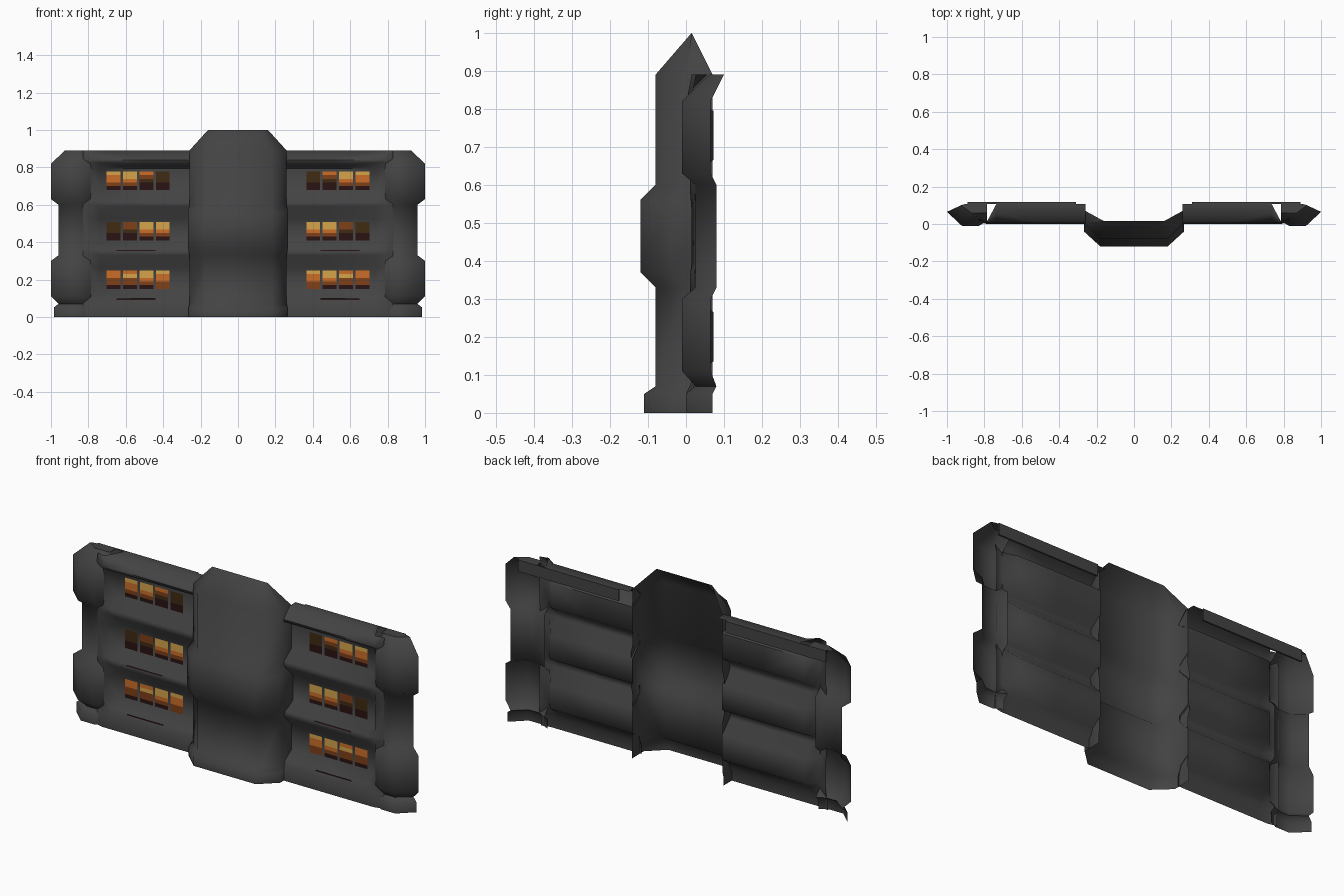
import bpy, math

if "Cube" in bpy.data.objects:
    bpy.data.objects.remove(bpy.data.objects["Cube"])


def material(name, rgb):
    m = bpy.data.materials.new(name)
    m.diffuse_color = (*rgb, 1)
    m.use_nodes = True
    m.node_tree.nodes["Principled BSDF"].inputs["Base Color"].default_value = m.diffuse_color
    return m


GREY = material("dark_grey", (0.056, 0.056, 0.056))
GLASS = {
    "G": material("gold", (0.66, 0.37, 0.07)),
    "O": material("orange", (0.60, 0.155, 0.02)),
    "B": material("brown", (0.21, 0.05, 0.009)),
    "U": material("umber", (0.05, 0.024, 0.006)),
    "D": material("dark_red", (0.023, 0.006, 0.006)),
}


def add_object(name, verts, faces, mats, mirror=False):
    me = bpy.data.meshes.new(name)
    me.from_pydata(verts, [], faces)
    for m in mats:
        me.materials.append(m)
    ob = bpy.data.objects.new(name, me)
    bpy.context.collection.objects.link(ob)
    if mirror:
        ob.modifiers.new("mirror", 'MIRROR').use_mirror_merge = False
    return ob


def loft(name, rows, mirror=False, angle=62):
    """Skin a sheet through rows of points, bottom to top, left to right."""
    n = len(rows[0])
    verts = [p for r in rows for p in r]
    faces = [(r * n + c, r * n + c + 1, (r + 1) * n + c + 1, (r + 1) * n + c)
             for r in range(len(rows) - 1) for c in range(n - 1)]
    ob = add_object(name, verts, faces, [GREY], mirror)
    ob.data.shade_smooth()
    ob.data.set_sharp_from_angle(angle=math.radians(angle))
    return ob


# Central tower: z, side half width, front y, side y
tower = [(0, .265, -.11, -.03), (.05, .265, -.11, -.03), (.07, .26, -.08, 0),
         (.33, .26, -.08, 0), (.37, .268, -.12, -.04), (.56, .268, -.12, -.04),
         (.60, .26, -.08, 0), (.89, .26, -.08, 0)]
rows = [[(-xs, .07, z), (-xs, ys, z), (-.18, yf, z), (.18, yf, z), (xs, ys, z), (xs, .07, z)]
        for z, xs, yf, ys in tower]
# sloped cap ending in a ridge
rows.append([(x, .015, 1.0) for x in (-.16, -.155, -.12, .12, .155, .16)])
loft("central_tower", rows)

# Wing wall: beams and window recesses as a wavy profile (z, y)
profile = [(0, 0), (.05, 0), (.075, .012), (.10, .02)]
for z in (.15, .41, .68):
    top = .33 if z < .2 else .59 if z < .5 else .825
    profile += [(z - .015, .072), (z + .115, .072), (top, .01)]
    if top < .8:
        profile.append((top + .03, .01))
profile += [(.84, .005), (.89, .055), (.89, .108)]
wall_rows = []
for z, y in profile:
    edge = min(y, .015)
    wall_rows.append([(.258, y, z), (.50, y, z), (.735, y, z), (.785, edge, z), (.83, edge + .012, z)])
loft("wing_wall", wall_rows, True)

# End pilaster: z, front y, front corner x, outer x, outer y
pilaster = [(0, 0, .91, .985, .07), (.05, 0, .91, .985, .07), (.07, .025, .89, .96, .08),
            (.11, -.01, .92, 1, .065), (.30, -.01, .92, 1, .065), (.33, .025, .90, .96, .08),
            (.60, .025, .90, .96, .08), (.63, -.01, .92, 1, .065), (.82, -.01, .92, 1, .065),
            (.89, .06, .87, .925, .10)]
loft("end_pilaster", [[(.785, yf + .025, z), (.83, yf, z), (xf, yf, z), (xe, ye, z)]
                      for z, yf, xf, xe, ye in pilaster], True)
loft("pilaster_top", [[(.785, .06, .89), (.87, .06, .89), (.925, .10, .89)],
                      [(.785, .108, .89), (.87, .108, .89), (.90, .108, .89)]], True)

# Hanging strip behind the roof edge
loft("roof_back_strip", [[(.31, .108, .83), (.89, .108, .83)], [(.31, .108, .89), (.89, .108, .89)],
                         [(.31, .117, .89), (.89, .117, .89)], [(.31, .117, .83), (.89, .117, .83)],
                         [(.31, .108, .83), (.89, .108, .83)]], True, 30)

# Window panes: bands of colour from top to bottom, panes from inner to outer
windows = {
    .68: ("UUUDD", "OBUDD", "GGOBD", "GOOBD"),
    .41: ("GGOBD", "GGOBD", "BBUDD", "UUUDD"),
    .15: ("GOOBB", "GGOBD", "OGBBD", "OOBBD"),
}
keys = list(GLASS)
verts, faces, tints = [], [], []


def plate(x0, x1, z0, z1, y, tint):
    b = len(verts)
    verts.extend([(x0, y, z0), (x1, y, z0), (x1, y, z1), (x0, y, z1)])
    faces.append((b, b + 1, b + 2, b + 3))
    tints.append(keys.index(tint))


for z0, panes in windows.items():
    for i, bands in enumerate(panes):
        x0, h = .365 + i * .088, .098 / len(bands)
        for j, tint in enumerate(reversed(bands)):
            plate(x0, x0 + .074, z0 + j * h, z0 + (j + 1) * h, .068, tint)
# thin dark sill lines under the lower windows
plate(.44, .65, .352, .359, .006, "D")
plate(.44, .65, .092, .099, .012, "D")
panes = add_object("window_panes", verts, faces, list(GLASS.values()), True)
for poly, t in zip(panes.data.polygons, tints):
    poly.material_index = t
